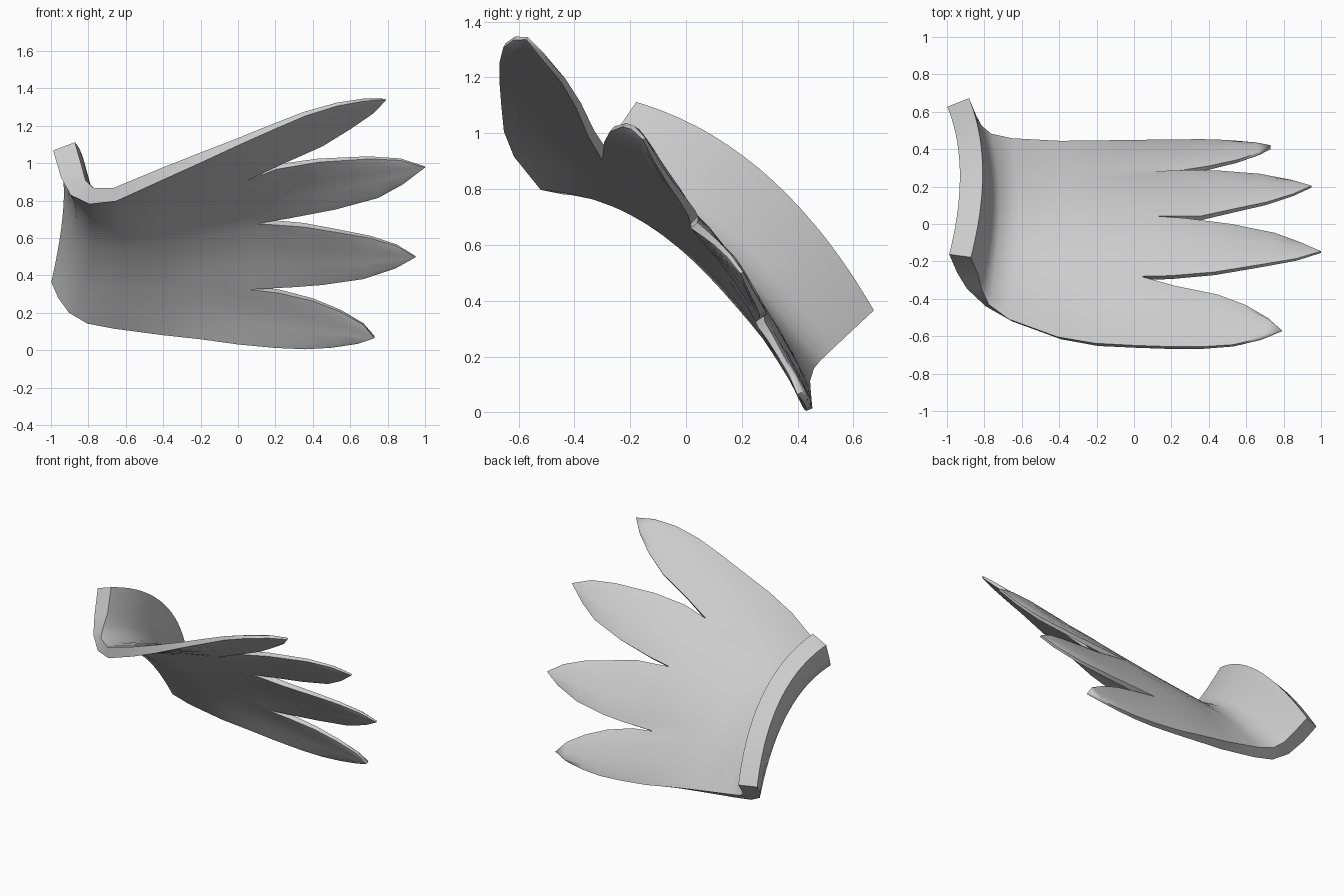
import bpy, bmesh
from mathutils import Vector

cube = bpy.data.objects.get("Cube")
if cube:
    bpy.data.objects.remove(cube, do_unlink=True)

ACROSS = (0, .12, .37, .63, .88, 1)       # columns across one finger
BULGE = Vector((0, 0.012, 0.014))         # slight crown across each finger
SKEW = Vector((0, 0.16, 0.16))            # palm is rounder in front, flatter behind

# Flange and palm stations: front edge, middle, back edge, thickness, skew
palm = [
    ((-.93, -.17, 1.09), (-.87, .28, .84), (-.94, .65, .365), 1, 0),
    ((-.89, -.265, .95), (-.84, .19, .74), (-.905, .565, .285), 1, 0),
    ((-.855, -.345, .87), (-.81, .115, .655), (-.86, .495, .215), .9, .2),
    ((-.785, -.435, .825), (-.745, .055, .6), (-.785, .45, .165), .72, .6),
    ((-.66, -.515, .832), (-.62, .022, .595), (-.66, .43, .137), .58, 1),
    ((-.4, -.61, .945), (-.4, .022, .625), (-.4, .418, .097), .5, .8),
    ((-.2, -.645, 1.03), (-.18, .025, .655), (-.2, .423, .07), .42, .5),
]

# Fingers: matching points on the upper and lower edges, root to tip
tip_1, tip_2, tip_3, tip_4 = (.79, -.57, 1.34), (1, -.15, .98), (.95, .2, .5), (.73, .41, .07)
notch_1, notch_2, notch_3 = (.04, -.29, .92), (.1, .03, .69), (.06, .265, .335)
fingers = [
    ([(0, -.655, 1.115), (.2, -.662, 1.2), (.36, -.662, 1.265), (.53, -.65, 1.315), (.68, -.615, 1.34), tip_1],
     [notch_1, (.22, -.34, 1), (.45, -.385, 1.1), (.6, -.44, 1.19), (.72, -.51, 1.27), tip_1]),
    ([notch_1, (.2, -.285, .98), (.43, -.265, 1.015), (.7, -.22, 1.03), (.87, -.19, 1.02), tip_2],
     [notch_2, (.27, .02, .715), (.52, -.01, .76), (.75, -.055, .82), (.88, -.1, .89), tip_2]),
    ([notch_2, (.35, .03, .67), (.55, .075, .635), (.71, .11, .605), (.85, .155, .56), tip_3],
     [notch_3, (.3, .275, .345), (.45, .275, .355), (.67, .26, .385), (.84, .23, .44), tip_3]),
    ([notch_3, (.22, .27, .315), (.4, .3, .27), (.55, .335, .21), (.67, .375, .14), tip_4],
     [(0, .432, .038), (.2, .437, .018), (.36, .442, .01), (.5, .44, .017), (.64, .43, .037), tip_4]),
]


def palm_row(front, mid, back, skew):
    """Smooth arc through three points, with the same columns as the fingers."""
    a, m, b = Vector(front), Vector(mid), Vector(back)
    n = len(fingers)
    ts = [0] + [(k + t) / n for k in range(n) for t in ACROSS[1:]]
    return [a * (1 - t) * (1 - 2 * t) + m * 4 * t * (1 - t) + b * t * (2 * t - 1)
            + SKEW * (skew * t * (1 - t) * (1 - 2 * t)) for t in ts]


def finger_row(upper, lower, fade):
    """Crowned line between the two edges of a finger."""
    a, b = Vector(upper), Vector(lower)
    return [a.lerp(b, t) + BULGE * (4 * t * (1 - t) * fade) for t in ACROSS]


bm = bmesh.new()
weight = bm.verts.layers.deform.verify()


def add_row(points, share, edge):
    """Add vertices with a thickness share, thinned at both ends of the row."""
    row = []
    for i, p in enumerate(points):
        v = bm.verts.new(p)
        v[weight][0] = share * (edge if i in (0, len(points) - 1) else 1)
        row.append(v)
    return row


def bridge(r, s):
    for i in range(len(r) - 1):
        bm.faces.new((r[i], s[i], s[i + 1], r[i + 1]))


# Upturned flange and palm
rows = [add_row(palm_row(f, m, b, k), w, 1) for f, m, b, w, k in palm]

# Finger strips, sharing their root row with the palm
root = []
strips = []
for upper, lower in fingers:
    last = len(upper) - 1
    strip = [add_row(finger_row(u, l, 1 - k / last), .36 - .16 * k / last, .85 - .4 * k / last)
             for k, (u, l) in enumerate(zip(upper, lower))]
    if root:
        strip[0][0] = root.pop()
    root += strip[0]
    strips.append(strip)
rows.append(root)
for strip in [rows] + strips:
    for r, s in zip(strip, strip[1:]):
        bridge(r, s)

bmesh.ops.remove_doubles(bm, verts=bm.verts[:], dist=0.0005)
bmesh.ops.delete(bm, geom=[v for v in bm.verts if not v.link_faces], context='VERTS')
bmesh.ops.recalc_face_normals(bm, faces=bm.faces[:])
if sum(f.normal.z for f in bm.faces) < 0:
    bmesh.ops.reverse_faces(bm, faces=bm.faces[:])
mesh = bpy.data.meshes.new("fingered_plate")
bm.to_mesh(mesh)
bm.free()

plate = bpy.data.objects.new("fingered_plate", mesh)
bpy.context.collection.objects.link(plate)
plate.vertex_groups.new(name="thickness")

# Tapered thickness
solid = plate.modifiers.new("thickness", 'SOLIDIFY')
solid.thickness = 0.125
solid.offset = 0
solid.vertex_group = "thickness"
bpy.ops.object.select_all(action='DESELECT')
plate.select_set(True)
bpy.context.view_layer.objects.active = plate
bpy.ops.object.modifier_apply(modifier=solid.name)

# Plain grey finish
grey = bpy.data.materials.new("light_grey")
grey.use_nodes = True
colour = (0.6, 0.6, 0.6, 1)
grey.diffuse_color = colour
grey.node_tree.nodes["Principled BSDF"].inputs["Base Color"].default_value = colour
plate.data.materials.append(grey)
bpy.ops.object.shade_smooth_by_angle(angle=1.05)
